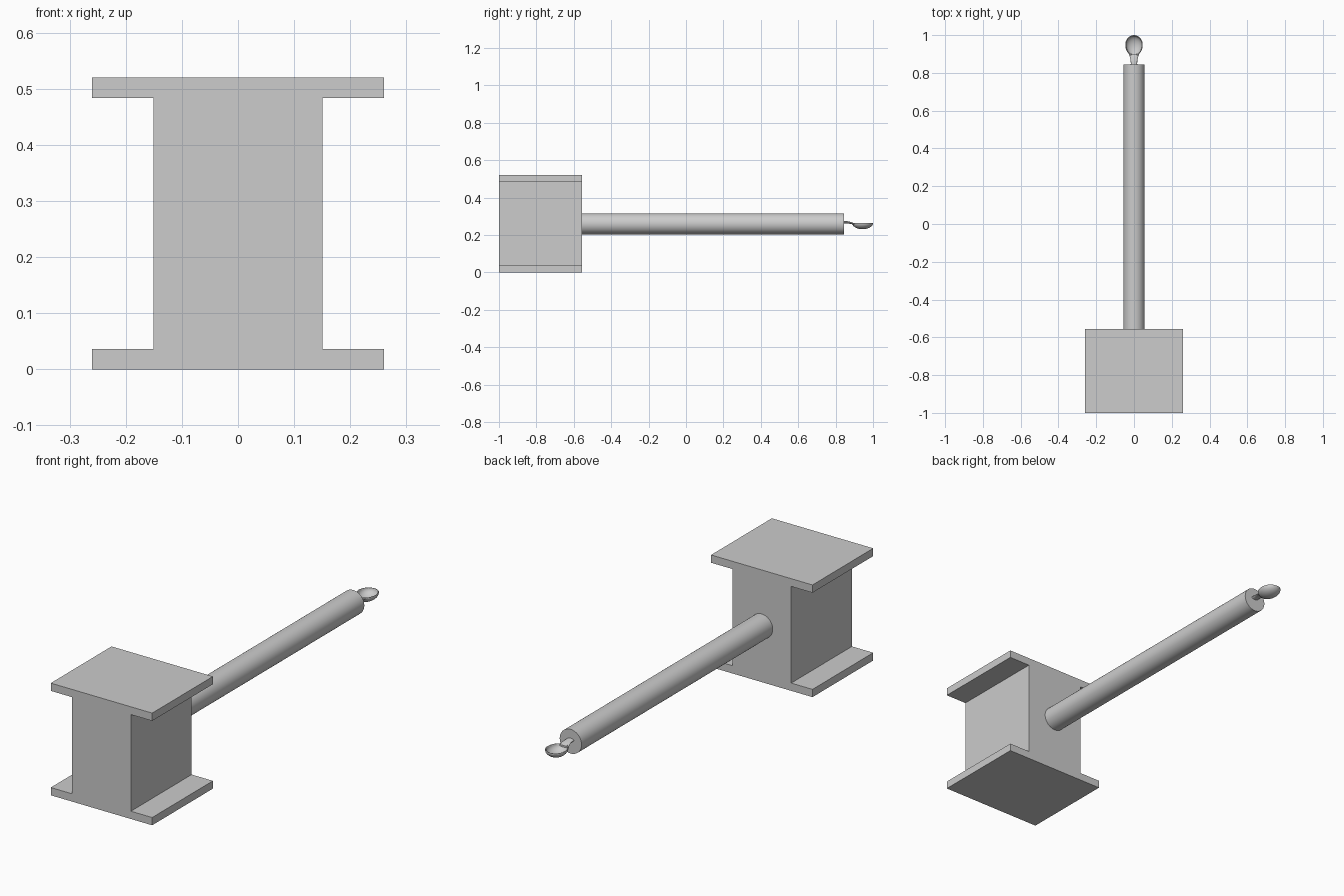
import bpy, bmesh, math
from mathutils import Matrix, Vector

cube = bpy.data.objects.get("Cube")
if cube:
    bpy.data.objects.remove(cube, do_unlink=True)

grey = bpy.data.materials.new("plain grey")
grey.use_nodes = True
COLOUR = (0.604, 0.604, 0.604, 1)
grey.diffuse_color = COLOUR
grey.node_tree.nodes["Principled BSDF"].inputs["Base Color"].default_value = COLOUR

MID = 0.26           # height of the handle axis
ROD_END = 0.845


def add_object(name, bm, smooth=False):
    bmesh.ops.recalc_face_normals(bm, faces=bm.faces)
    mesh = bpy.data.meshes.new(name)
    bm.to_mesh(mesh)
    bm.free()
    mesh.materials.append(grey)
    obj = bpy.data.objects.new(name, mesh)
    bpy.context.collection.objects.link(obj)
    if smooth:
        bpy.ops.object.select_all(action="DESELECT")
        obj.select_set(True)
        bpy.context.view_layer.objects.active = obj
        bpy.ops.object.shade_smooth_by_angle(angle=math.radians(40))
    return obj


# Hammer head: an I-shaped profile extruded front to back
half = [(0.26, 0), (0.26, 0.036), (0.151, 0.036),
        (0.151, 0.484), (0.26, 0.484), (0.26, 0.52)]
outline = half + [(-x, z) for x, z in reversed(half)]
bm = bmesh.new()
face = bm.faces.new([bm.verts.new((x, -1, z)) for x, z in outline])
ext = bmesh.ops.extrude_face_region(bm, geom=[face])
bmesh.ops.translate(bm, vec=(0, 0.445, 0),
                    verts=[v for v in ext["geom"] if isinstance(v, bmesh.types.BMVert)])
add_object("hammer_head", bm)

# Long round handle
start = -0.56
bm = bmesh.new()
bmesh.ops.create_cone(bm, cap_ends=True, segments=64, radius1=0.056, radius2=0.056,
                      depth=ROD_END - start,
                      matrix=Matrix.Translation((0, (ROD_END + start) / 2, MID))
                      @ Matrix.Rotation(math.pi / 2, 4, "X"))
add_object("handle", bm, True)

# Spoon bowl: lower half of an egg-shaped ellipsoid, thickened inwards
bm = bmesh.new()
bmesh.ops.create_uvsphere(bm, u_segments=48, v_segments=24, radius=1)
bmesh.ops.delete(bm, geom=[v for v in bm.verts if v.co.z > 0.01], context="VERTS")
for v in bm.verts:
    x, y, z = v.co
    v.co = (0.046 * x * (1 + 0.08 * y), 0.944 + 0.056 * y, 0.265 + 0.034 * z)
bowl = add_object("spoon_bowl", bm, True)
shell = bowl.modifiers.new("thickness", "SOLIDIFY")
shell.thickness = 0.004
shell.offset = -1

# Spoon neck: oval sections lofted from the handle into the bowl rim
# each section: y, half width, centre height, half thickness
sections = [(0.83, 0.018, 0.268, 0.009), (0.85, 0.017, 0.268, 0.007),
            (0.87, 0.018, 0.267, 0.006), (0.885, 0.022, 0.263, 0.005),
            (0.9, 0.028, 0.259, 0.004)]
SIDES = 20
bm = bmesh.new()
rings = []
for y, w, z, t in sections:
    angles = [2 * math.pi * i / SIDES for i in range(SIDES)]
    rings.append([bm.verts.new(Vector((w * math.cos(a), y, z + t * math.sin(a))))
                  for a in angles])
for a, b in zip(rings, rings[1:]):
    for i in range(SIDES):
        j = (i + 1) % SIDES
        bm.faces.new((a[i], a[j], b[j], b[i]))
bm.faces.new(rings[0])
bm.faces.new(rings[-1])
add_object("spoon_neck", bm, True)
